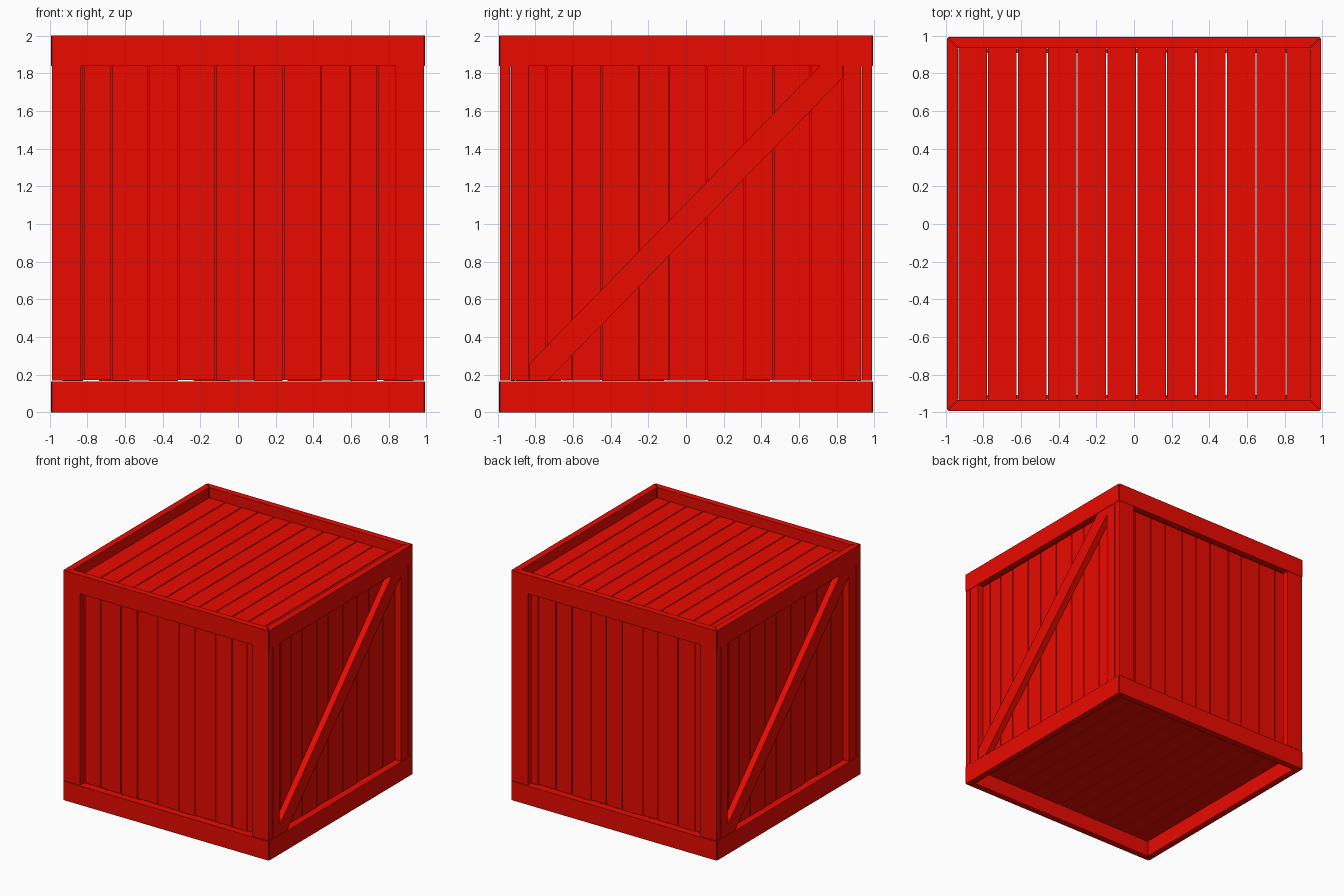
import bpy, bmesh
from math import pi
from mathutils import Matrix, Vector

if "Cube" in bpy.data.objects:
    bpy.data.objects.remove(bpy.data.objects["Cube"])

O = 0.991          # outer half width of the frames
P = 0.988          # outer face of posts and braces
I = 0.935          # inner face of frame
B = 0.907          # inner face of boards
Z0, Z1 = 0.165, 1.838

mat = bpy.data.materials.new("red_wood")
mat.diffuse_color = (0.82, 0.003, 0.0, 1)
mat.use_nodes = True
mat.node_tree.nodes["Principled BSDF"].inputs["Base Color"].default_value = mat.diffuse_color


def prism(name, pts, offset, turn=0):
    """Extrude a flat 3D polygon by offset, then turn it in quarter turns about z."""
    bm = bmesh.new()
    face = bm.faces.new([bm.verts.new(p) for p in pts])
    new = bmesh.ops.extrude_face_region(bm, geom=[face])["geom"]
    bmesh.ops.translate(bm, vec=Vector(offset),
                        verts=[v for v in new if isinstance(v, bmesh.types.BMVert)])
    bmesh.ops.recalc_face_normals(bm, faces=bm.faces)
    bm.transform(Matrix.Rotation(turn * pi / 2, 4, 'Z'))
    me = bpy.data.meshes.new(name)
    bm.to_mesh(me)
    bm.free()
    me.materials.append(mat)
    ob = bpy.data.objects.new(name, me)
    bpy.context.collection.objects.link(ob)
    return ob


def wall_board(name, u0, u1, z0, z1, outer, inner, turn):
    prism(name, [(u0, -outer, z0), (u1, -outer, z0), (u1, -outer, z1), (u0, -outer, z1)],
          (0, outer - inner, 0), turn)


# Mitred top and bottom frames, with a hairline open joint at each corner
J = 0.003
for turn in range(4):
    for label, z, h in (("bottom", 0, Z0), ("top", Z1, 2 - Z1)):
        prism(label + "_frame_beam",
              [(-O + J, -O, z), (O - J, -O, z), (I - J, -I, z), (-I + J, -I, z)],
              (0, 0, h), turn)

# Corner posts: wide on front and back, narrow on the sides
for turn in range(4):
    a, b = (0.832, P) if turn % 2 == 0 else (0.832, 0.928)
    for lo, hi in ((a, b), (-b, -a)):
        wall_board("corner_post", lo, hi, Z0 + 0.004, Z1, P, I, turn)

# Uneven upright boards on the four walls (positions of the gaps)
side = [-0.905, -0.74, -0.605, -0.45, -0.25, -0.09, 0.11, 0.31, 0.465, 0.66, 0.83, 0.905]
gaps = {
    0: [-0.93, -0.82, -0.67, -0.475, -0.315, -0.12, 0.085, 0.24, 0.44, 0.595, 0.74, 0.93],
    1: side,
    2: [-0.93, -0.77, -0.6, -0.445, -0.26, -0.115, 0.04, 0.24, 0.38, 0.575, 0.74, 0.93],
    3: side,
}
for turn, cuts in gaps.items():
    for k, (u0, u1) in enumerate(zip(cuts, cuts[1:])):
        wall_board("wall_board", u0 + 0.003, u1 - 0.003,
                   Z0 + (0.001, 0.007, 0.004)[k % 3], Z1, I - 0.003, B, turn)

# Diagonal braces on the left and right walls
brace = [(-0.83, 0.169), (-0.735, 0.169), (0.83, 1.775), (0.83, Z1), (0.71, Z1), (-0.83, 0.26)]
for turn in (1, 3):
    prism("diagonal_brace", [(u, -P, z) for u, z in brace], (0, P - I, 0), turn)

# Recessed lid and floor boards
pitch = 2 * I / 12 + 0.0025
for label, z in (("floor_board", 0.138), ("lid_board", 1.885)):
    for k in range(12):
        x0 = -I + k * pitch + 0.003
        x1 = min(x0 + pitch - 0.007, I)
        prism(label, [(x0, -I, z), (x1, -I, z), (x1, I, z), (x0, I, z)], (0, 0, 0.025))
